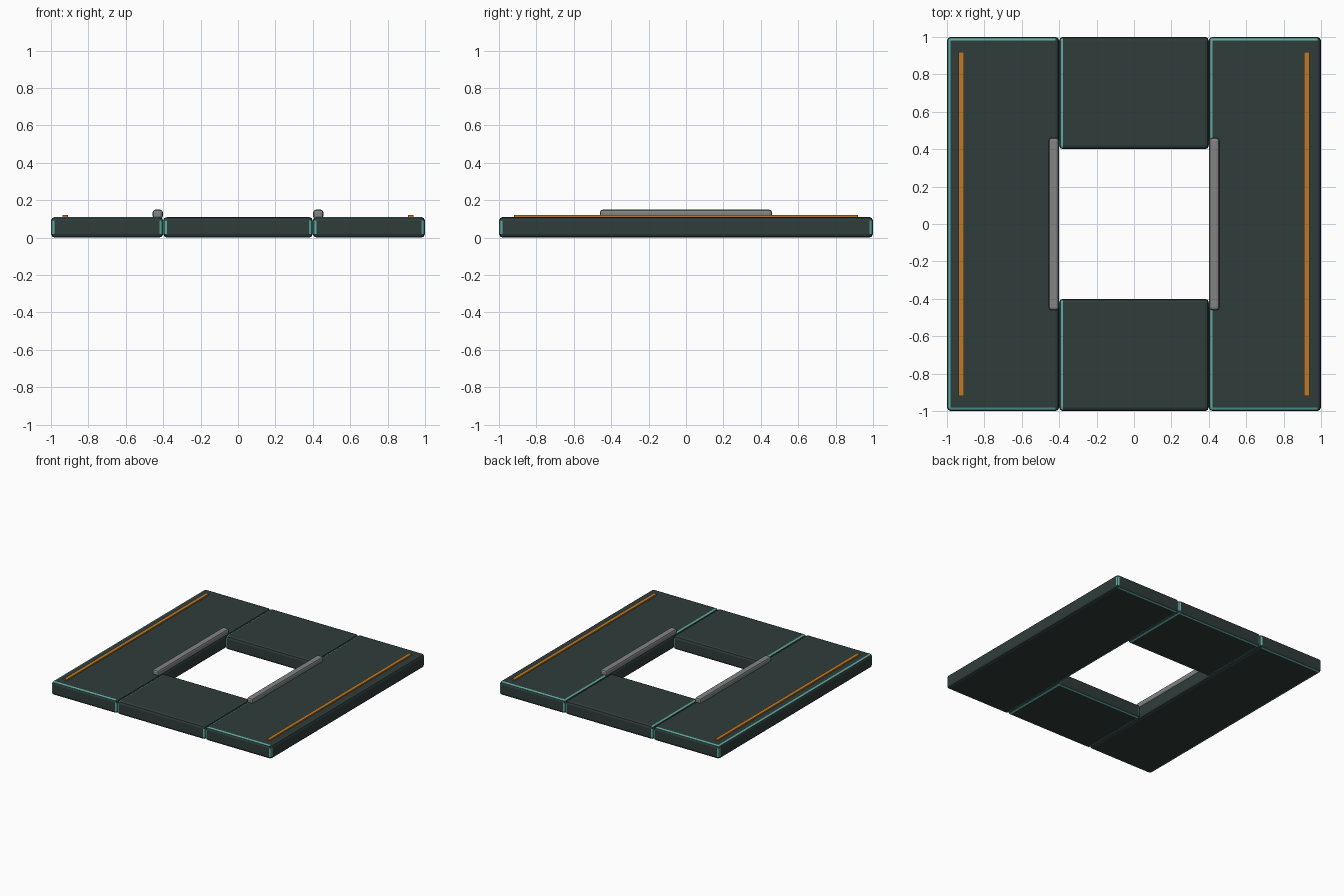
import bpy, bmesh

if "Cube" in bpy.data.objects:
    bpy.data.objects.remove(bpy.data.objects["Cube"])


def material(name, rgb):
    m = bpy.data.materials.new(name)
    m.diffuse_color = (*rgb, 1)
    m.use_nodes = True
    m.node_tree.nodes["Principled BSDF"].inputs["Base Color"].default_value = m.diffuse_color
    return m


DARK = material("dark slate", (0.028, 0.046, 0.044))
TEAL = material("teal edge", (0.11, 0.40, 0.35))
ORANGE = material("amber strip", (0.50, 0.19, 0.02))
GREY = material("grey rail", (0.22, 0.235, 0.225))


def box(name, lo, hi, mats, bevel=0.0, edge_rule=None):
    bm = bmesh.new()
    bmesh.ops.create_cube(bm, size=1)
    for v in bm.verts:
        for i in range(3):
            v.co[i] = lo[i] if v.co[i] < 0 else hi[i]
    if bevel:
        bmesh.ops.bevel(bm, geom=bm.edges[:], offset=bevel, segments=2,
                        profile=0.5, affect='EDGES')
    bm.normal_update()
    for f in bm.faces:
        if edge_rule and max(abs(c) for c in f.normal) < 0.99:
            f.material_index = 1 if edge_rule(f.normal) else 0
    me = bpy.data.meshes.new(name)
    bm.to_mesh(me)
    bm.free()
    for m in mats:
        me.materials.append(m)
    ob = bpy.data.objects.new(name, me)
    bpy.context.collection.objects.link(ob)
    return ob


# Teal worn edges: upright corners, plus the flatter strip of the rounded rims
def side_rule(n):
    return abs(n.z) < 0.1 or (abs(n.z) > 0.8 and n.x < 0.3)


def middle_rule(n):
    return abs(n.z) < 0.1 or n.z < -0.8 or (n.z > 0.8 and n.x < -0.3)


H = 0.11
for s, side in ((-1, "left"), (1, "right")):
    def span(a, b):
        return sorted((s * a, s * b))
    # long side slab
    x0, x1 = span(0.40, 1.0)
    box(side + "_slab", (x0, -1, 0), (x1, 1, H), (DARK, TEAL), 0.02, side_rule)
    # thin amber strip
    x0, x1 = span(0.909, 0.937)
    box(side + "_strip", (x0, -0.92, H - 0.005), (x1, 0.92, 0.12), (ORANGE,))
    # raised rail beside the opening
    x0, x1 = span(0.402, 0.456)
    box(side + "_rail", (x0, -0.46, 0.10), (x1, 0.46, 0.149), (GREY,), 0.014)

# short slabs closing the front and back of the opening
for name, y0, y1 in (("front_slab", -1, -0.4), ("back_slab", 0.4, 1)):
    box(name, (-0.4, y0, 0), (0.4, y1, H), (DARK, TEAL), 0.02, middle_rule)
